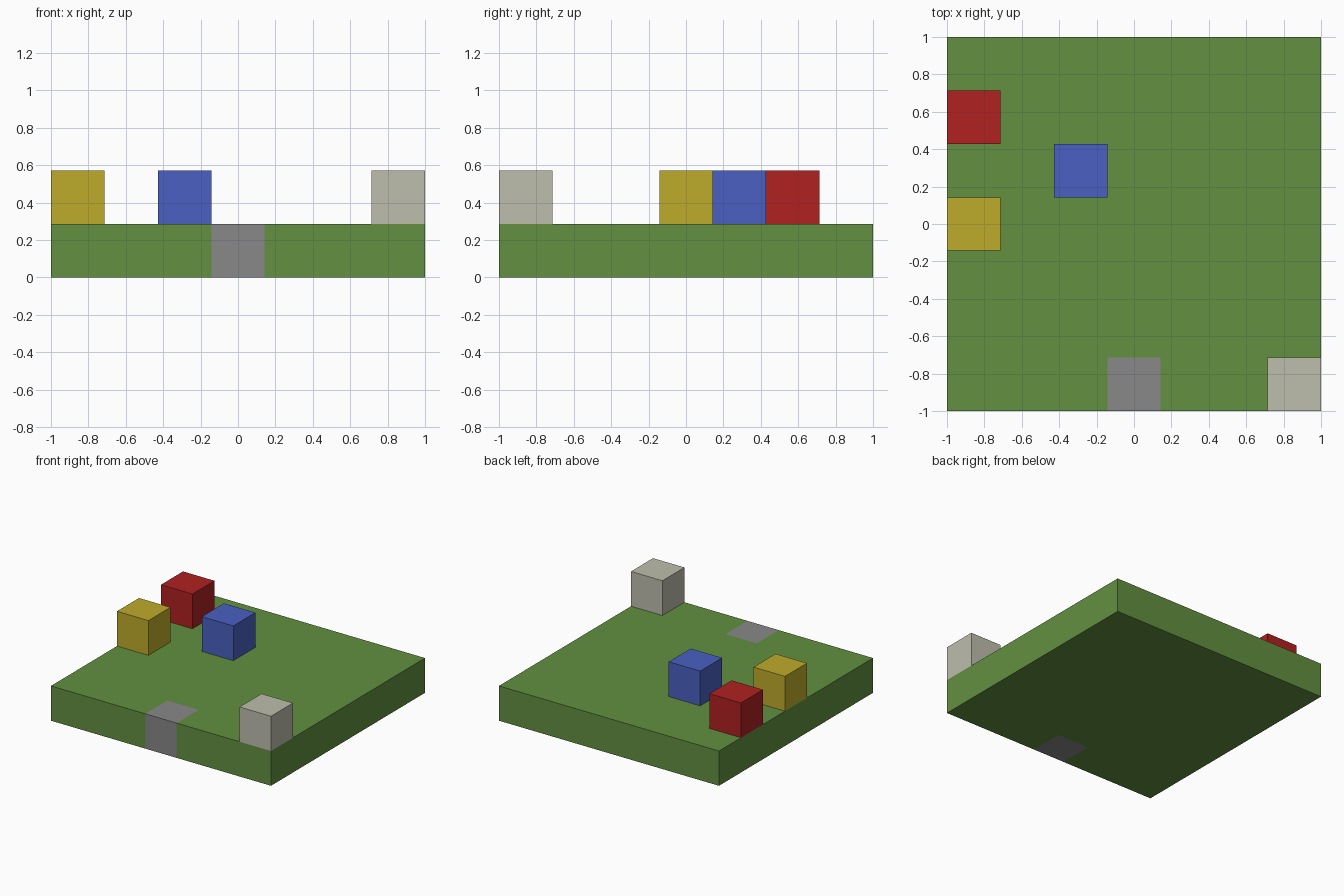
import bpy
import bmesh
from mathutils import Vector

CELL = 2 / 7  # the model sits on a seven by seven grid of cubes


def material(name, colour):
    mat = bpy.data.materials.new(name)
    mat.use_nodes = True
    mat.diffuse_color = (*colour, 1)
    mat.node_tree.nodes["Principled BSDF"].inputs["Base Color"].default_value = (*colour, 1)
    return mat


def add_object(name, bm, *mats):
    mesh = bpy.data.meshes.new(name)
    bm.to_mesh(mesh)
    bm.free()
    for mat in mats:
        mesh.materials.append(mat)
    obj = bpy.data.objects.new(name, mesh)
    bpy.context.collection.objects.link(obj)
    return obj


def box(size):
    bm = bmesh.new()
    bmesh.ops.create_cube(bm, size=1)
    bmesh.ops.scale(bm, vec=size, verts=bm.verts)
    return bm


def cell_centre(column, row, layer):
    return Vector(((column - 3) * CELL, (row - 3) * CELL, (layer + 0.5) * CELL))


default = bpy.data.objects.get("Cube")
if default:
    bpy.data.objects.remove(default)

grass = material("grass green", (0.122, 0.279, 0.051))
stone = material("stone grey", (0.246, 0.246, 0.246))

# Ground slab, cut around one stone cell in the middle of the front edge
bm = box((2, 2, CELL))
cuts = [((-CELL / 2, 0, 0), (1, 0, 0)),
        ((CELL / 2, 0, 0), (1, 0, 0)),
        ((0, CELL - 1, 0), (0, 1, 0))]
for point, normal in cuts:
    bmesh.ops.bisect_plane(bm, geom=bm.verts[:] + bm.edges[:] + bm.faces[:],
                           plane_co=point, plane_no=normal)
for face in bm.faces:
    centre = face.calc_center_median()
    in_stone_cell = abs(centre.x) < CELL / 2 and centre.y < CELL - 1
    face.material_index = int(in_stone_cell)
ground = add_object("ground_slab", bm, grass, stone)
ground.location.z = CELL / 2

# Coloured cubes standing on the ground: name, column, row, colour
cubes = [("red", 0, 5, (0.434, 0.015, 0.015)),
         ("yellow", 0, 3, (0.521, 0.407, 0.024)),
         ("blue", 2, 4, (0.067, 0.117, 0.533)),
         ("pale", 6, 0, (0.509, 0.509, 0.418))]
for name, column, row, colour in cubes:
    cube = add_object(name + "_cube", box((CELL, CELL, CELL)), material(name, colour))
    cube.location = cell_centre(column, row, 1)
